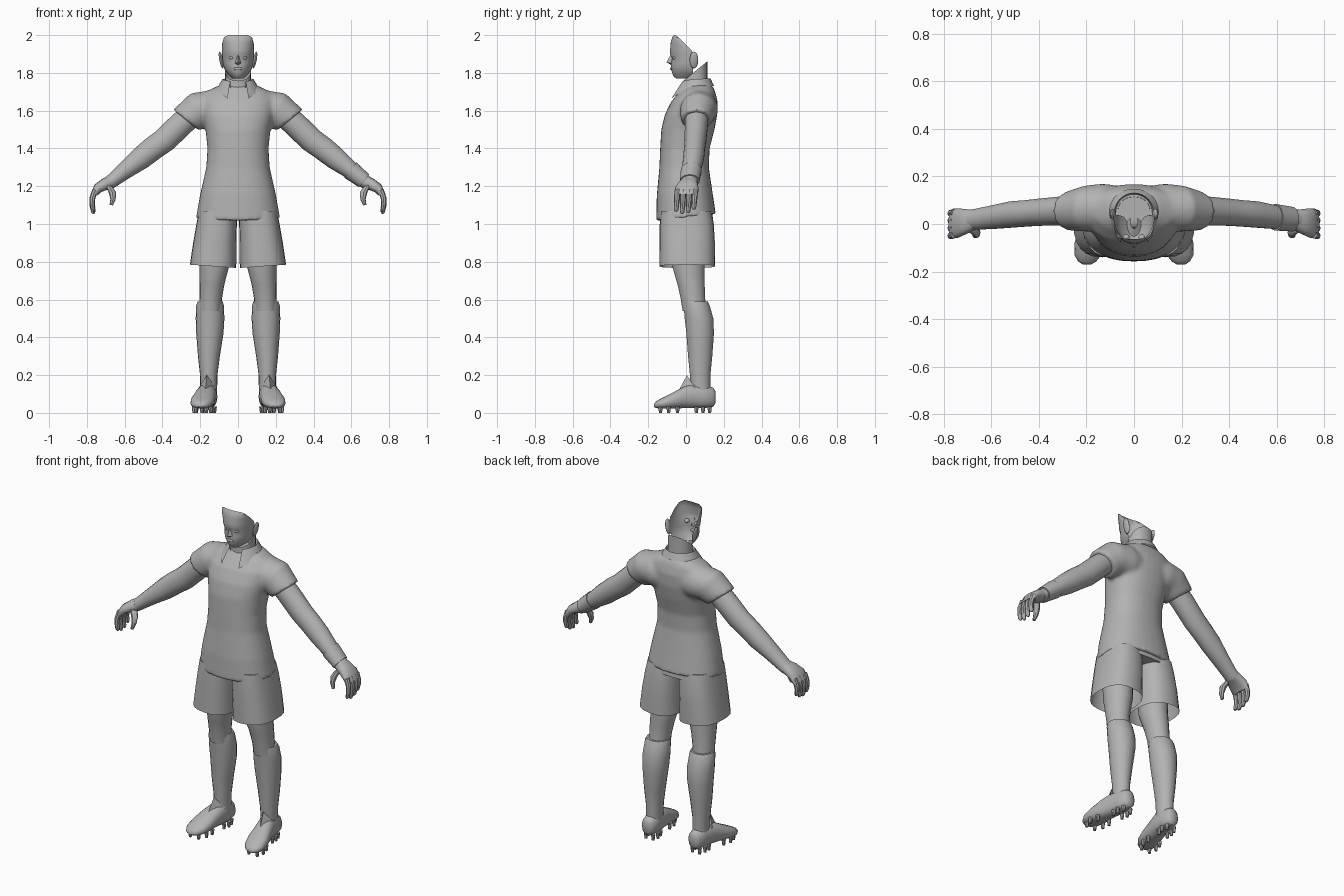
import bpy, bmesh, math
from mathutils import Vector, Matrix

grey = bpy.data.materials.new("plain_grey")
grey.diffuse_color = (0.45, 0.45, 0.45, 1)


def spow(v, e):
    return math.copysign(abs(v) ** e, v)


def tube(bm, rings, n=18, p=2.0, cap0=True, cap1=True):
    """Loft through rings of (centre, u axis, v axis); p above 2 is boxier."""
    loops = []
    for c, u, v in rings:
        c, u, v = Vector(c), Vector(u), Vector(v)
        loop = []
        for i in range(n):
            a = math.tau * i / n
            loop.append(bm.verts.new(c + u * spow(math.cos(a), 2 / p) + v * spow(math.sin(a), 2 / p)))
        loops.append(loop)
    for a, b in zip(loops, loops[1:]):
        for i in range(n):
            j = (i + 1) % n
            bm.faces.new((a[i], a[j], b[j], b[i]))
    if cap0:
        bm.faces.new(loops[0])
    if cap1:
        bm.faces.new(loops[-1])


def limb(rows):
    """Rows (x, y, z, radius in xz, radius in y, tilt in degrees) to rings."""
    out = []
    for x, y, z, ru, rv, a in rows:
        a = math.radians(a)
        out.append(((x, y, z), (ru * math.cos(a), 0, ru * math.sin(a)), (0, rv, 0)))
    return out


def grid(bm, rows):
    vs = [[bm.verts.new(co) for co in r] for r in rows]
    for a, b in zip(vs, vs[1:]):
        for i in range(len(a) - 1):
            bm.faces.new((a[i], a[i + 1], b[i + 1], b[i]))


def ball(bm, loc, r, rot=0.0):
    m = Matrix.Translation(loc) @ Matrix.Rotation(rot, 4, 'Y') @ Matrix.Diagonal((*r, 1))
    bmesh.ops.create_uvsphere(bm, u_segments=12, v_segments=8, radius=1, matrix=m)


def finish(bm, name, mirror=False, angle=40):
    bmesh.ops.recalc_face_normals(bm, faces=bm.faces)
    me = bpy.data.meshes.new(name)
    bm.to_mesh(me)
    bm.free()
    me.materials.append(grey)
    ob = bpy.data.objects.new(name, me)
    bpy.context.collection.objects.link(ob)
    bpy.ops.object.select_all(action='DESELECT')
    ob.select_set(True)
    bpy.context.view_layer.objects.active = ob
    bpy.ops.object.shade_smooth_by_angle(angle=math.radians(angle))
    if mirror:
        m = ob.modifiers.new("mirror", 'MIRROR')
        m.use_mirror_merge = False
    return ob


# Shirt: torso and both sleeves fused into one skin
bm = bmesh.new()
torso = [(1.035, 0, .222, .158), (1.15, -.006, .202, .149), (1.30, -.01, .168, .131),
         (1.40, -.006, .162, .131), (1.50, .01, .172, .141), (1.58, .027, .19, .139),
         (1.65, .045, .2, .122), (1.70, .06, .17, .095), (1.735, .067, .1, .072)]
tube(bm, [((0, y, z), (rx, 0, 0), (0, ry, .018 if z < 1.1 else 0)) for z, y, rx, ry in torso], 32, 2.3)
sleeve = limb([(.06, .07, 1.61, .09, .09, 85), (.13, .07, 1.61, .1, .1, 80),
               (.205, .065, 1.603, .1, .097, 62), (.275, .055, 1.55, .088, .082, 39)])
for s in (1, -1):
    tube(bm, [((c[0] * s, c[1], c[2]), (u[0] * s, 0, u[2]), v) for c, u, v in sleeve], 24)
shirt = finish(bm, "shirt")
rm = shirt.modifiers.new("fuse", 'REMESH')
rm.mode = 'VOXEL'
rm.voxel_size = 0.011
rm.use_smooth_shade = True
sm = shirt.modifiers.new("soften", 'SMOOTH')
sm.factor = 0.5
sm.iterations = 5

# Collar: folded band around the neck, open at the front with two points
bm = bmesh.new()
rows = [[], [], []]
for i in range(25):
    t = math.radians(-150 + 300 * i / 24)
    f = abs(t / math.radians(150)) ** 3
    s, c = math.sin(t), math.cos(t)
    rows[0].append((.072 * s, .05 + .072 * c, 1.71))
    rows[1].append((.082 * s, .05 + .08 * c, 1.77 - .015 * f))
    rows[2].append((.112 * s, .05 + .098 * c - .042 * f, 1.73 - .065 * f))
grid(bm, rows)
finish(bm, "collar")

# Neck: open tube, higher at the back
bm = bmesh.new()
tube(bm, [((0, .05, 1.66), (.075, 0, 0), (0, .068, 0)), ((0, .05, 1.74), (.068, 0, 0), (0, .064, .015)),
          ((0, .05, 1.81), (.068, 0, 0), (0, .064, .052))], 20, 2.2, True, False)
finish(bm, "neck")

# Face: open shell, rows of (height, half width, front y, rear edge y)
bm = bmesh.new()
face = [(2.0, .052, -.063, -.056), (1.988, .074, -.073, -.04), (1.96, .083, -.081, -.01),
        (1.92, .086, -.084, .03), (1.9, .085, -.085, .036), (1.88, .083, -.074, .037),
        (1.85, .08, -.079, .037), (1.82, .072, -.079, .037), (1.80, .059, -.073, .036),
        (1.782, .043, -.067, .03), (1.771, .03, -.052, .012), (1.785, .015, -.02, .025)]
rows = []
for z, w, f, b in face:
    rows.append([])
    for i in range(21):
        t = math.radians(-90 + 9 * i)
        rows[-1].append((w * math.sin(t), b - (b - f) * max(math.cos(t), 0) ** .85, z))
grid(bm, rows)
finish(bm, "face")

# Nose
bm = bmesh.new()
top, tip, left, right, low = [bm.verts.new(c) for c in (
    (0, -.079, 1.9), (0, -.103, 1.857), (-.018, -.074, 1.85), (.018, -.074, 1.85), (0, -.079, 1.842))]
for f in ((top, left, tip), (top, tip, right), (tip, left, low), (tip, low, right)):
    bm.faces.new(f)
finish(bm, "nose", angle=60)

# Lips, eyes and ears
bm = bmesh.new()
ball(bm, (0, -.076, 1.822), (.024, .008, .008))
finish(bm, "lips")
bm = bmesh.new()
ball(bm, (.033, -.057, 1.881), (.014, .014, .012))
finish(bm, "eyes", True)
bm = bmesh.new()
ball(bm, (.089, .042, 1.868), (.01, .023, .046), .2)
finish(bm, "ears", True)

# Arms
bm = bmesh.new()
tube(bm, limb([(.22, .055, 1.60, .065, .062, 40), (.30, .055, 1.53, .066, .062, 42),
               (.39, .05, 1.443, .066, .058, 43), (.45, .045, 1.40, .064, .056, 46),
               (.516, .04, 1.347, .06, .056, 50), (.60, .028, 1.282, .046, .05, 52),
               (.667, .02, 1.228, .037, .044, 52), (.69, .016, 1.213, .036, .045, 55)]), 18)
finish(bm, "arms", True)

# Wristband, worn on one side only
bm = bmesh.new()
tube(bm, limb([(.595, .028, 1.286, .052, .056, 52), (.668, .02, 1.228, .043, .052, 52)]), 18)
finish(bm, "wristband", angle=50)

# Hands: palm, four curled fingers and a thumb
bm = bmesh.new()
tube(bm, limb([(.67, .018, 1.225, .034, .042, 60), (.705, .01, 1.21, .032, .052, 62),
               (.74, .004, 1.19, .027, .062, 48), (.763, .002, 1.155, .018, .062, 15)]), 16, 2.4)
for y, drop in ((-.046, .0), (-.014, -.012), (.018, -.006), (.048, .012)):
    tube(bm, limb([(.756, y, 1.18, .016, .015, 25), (.77, y - .002, 1.14, .015, .015, 8),
                   (.772, y - .004, 1.105 + drop, .013, .014, -5),
                   (.766, y - .006, 1.075 + drop, .011, .012, -12),
                   (.763, y - .006, 1.066 + drop, .006, .007, -12)]), 8)
tube(bm, limb([(.685, -.015, 1.205, .022, .022, 20), (.664, -.035, 1.165, .019, .018, -10),
               (.662, -.045, 1.13, .014, .014, 5), (.671, -.05, 1.1, .009, .009, 12)]), 8)
finish(bm, "hands", True)

# Shorts: two wide open legs and a waist
bm = bmesh.new()
tube(bm, limb([(.132, .007, .776, .123, .147, 4), (.123, .007, .9, .114, .146, 2),
               (.113, .004, 1.0, .107, .143, 0), (.107, 0, 1.07, .1, .135, 0)]), 24, 2.5, False, True)
finish(bm, "shorts_legs", True)
bm = bmesh.new()
tube(bm, limb([(0, 0, 1.025, .205, .143, 0), (0, 0, 1.1, .19, .135, 0)]), 28, 2.5)
finish(bm, "shorts_waist")

# Bare legs and knees
bm = bmesh.new()
tube(bm, limb([(.123, .01, .92, .085, .09, 0), (.126, .014, .77, .077, .086, 0),
               (.138, .027, .68, .066, .073, 0), (.144, .036, .61, .06, .066, 0),
               (.147, .045, .54, .06, .064, 0)]), 18)
finish(bm, "legs", True)

# Socks
bm = bmesh.new()
tube(bm, limb([(.147, .05, .59, .066, .066, 0), (.148, .056, .57, .073, .07, 0),
               (.148, .069, .5, .076, .077, 0), (.149, .075, .42, .072, .074, 0),
               (.154, .075, .3, .058, .065, 0), (.155, .075, .2, .046, .055, 0),
               (.155, .078, .08, .044, .052, 0)]), 18)
finish(bm, "socks", True)

# Shoes: stations of (y, centre x, half width, bottom, top)
bm = bmesh.new()
shoe = [(.156, .155, .022, .05, .115), (.143, .155, .038, .03, .135), (.09, .157, .048, .024, .15),
        (.03, .165, .052, .024, .155), (-.02, .176, .057, .024, .135), (-.08, .187, .063, .022, .103),
        (-.13, .194, .057, .022, .078), (-.158, .197, .038, .025, .062), (-.17, .198, .018, .032, .048)]
tube(bm, [((x, y, (a + b) / 2), (w, 0, 0), (0, 0, (b - a) / 2)) for y, x, w, a, b in shoe], 18, 2.3)
finish(bm, "shoes", True, 50)

# Pointed tongues
bm = bmesh.new()
peak, front, inner, outer = [bm.verts.new(c) for c in (
    (.165, .005, .2), (.172, -.035, .125), (.113, .05, .13), (.21, .05, .13))]
for f in ((peak, front, inner), (peak, outer, front), (peak, inner, outer), (front, outer, inner)):
    bm.faces.new(f)
finish(bm, "tongues", True)

# Studs under the soles
bm = bmesh.new()
for y, x, gap in ((-.135, .195, .028), (-.092, .189, .044), (-.045, .18, .04),
                  (.055, .161, .03), (.09, .157, .033), (.125, .155, .024)):
    for s in (1, -1):
        bmesh.ops.create_cone(bm, cap_ends=True, segments=8, radius1=.008, radius2=.012, depth=.034,
                              matrix=Matrix.Translation((x + s * gap, y, .017)))
finish(bm, "studs", True)
